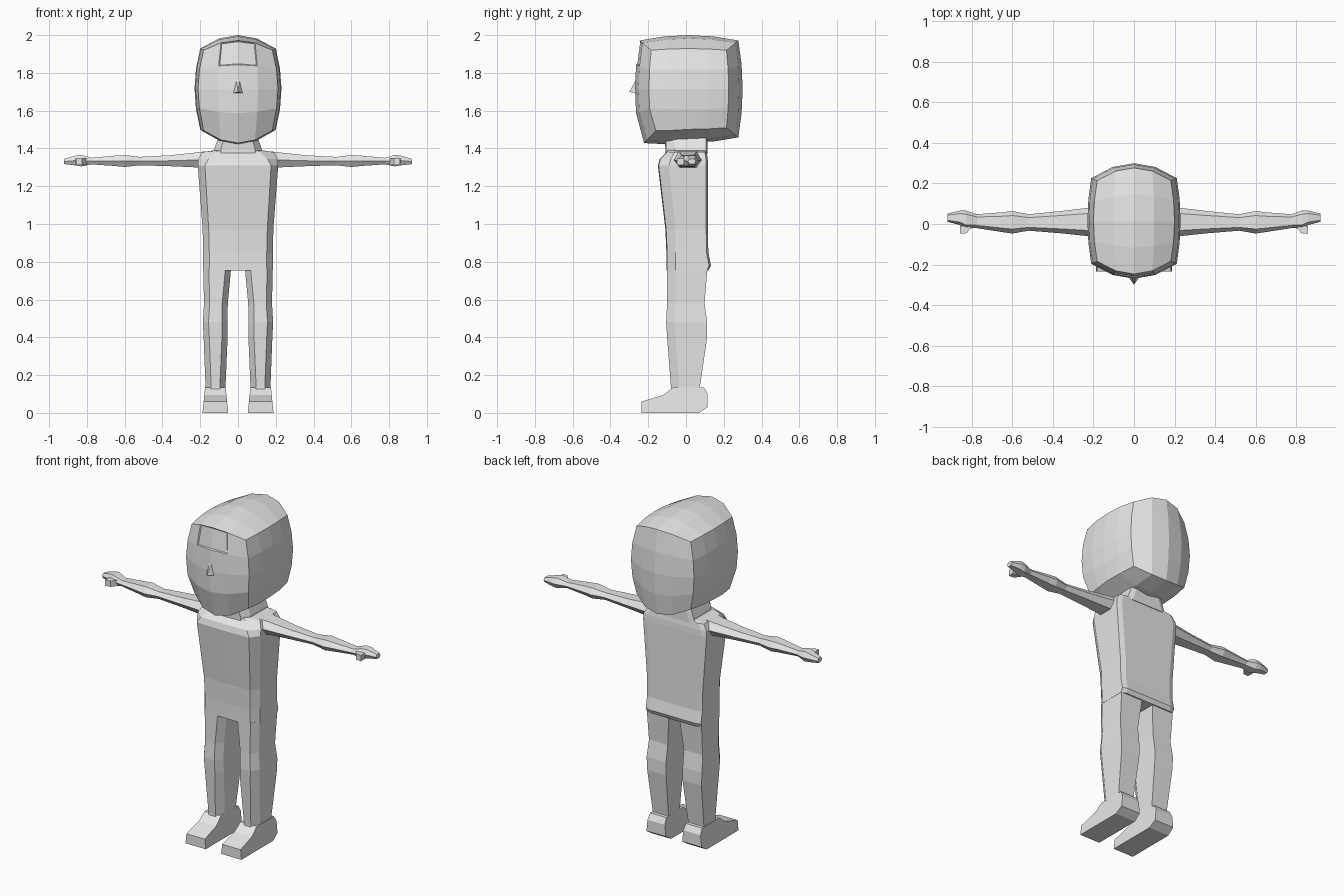
import bpy, bmesh
from mathutils import Vector

if "Cube" in bpy.data.objects:
    bpy.data.objects.remove(bpy.data.objects["Cube"])

grey = bpy.data.materials.new("plain grey")
grey.diffuse_color = (0.8, 0.8, 0.8, 1)
grey.use_nodes = True
grey.node_tree.nodes["Principled BSDF"].inputs["Base Color"].default_value = grey.diffuse_color


def finish(bm, name, mirror=False):
    """Turn a bmesh into a flat shaded object, optionally mirrored in x."""
    bmesh.ops.recalc_face_normals(bm, faces=bm.faces)
    mesh = bpy.data.meshes.new(name)
    bm.to_mesh(mesh)
    bm.free()
    mesh.materials.append(grey)
    obj = bpy.data.objects.new(name, mesh)
    bpy.context.collection.objects.link(obj)
    if mirror:
        obj.modifiers.new("mirror", 'MIRROR').use_mirror_merge = False
    return obj


def loft(name, rings, mirror=False):
    """Skin a row of equal sized rings and cap both ends."""
    bm = bmesh.new()
    loops = [[bm.verts.new(p) for p in ring] for ring in rings]
    n = len(loops[0])
    for a, b in zip(loops, loops[1:]):
        for i in range(n):
            j = (i + 1) % n
            bm.faces.new((a[i], a[j], b[j], b[i]))
    bm.faces.new(loops[0])
    bm.faces.new(loops[-1])
    return finish(bm, name, mirror)


def hull(name, points, mirror=False):
    bm = bmesh.new()
    for p in points:
        bm.verts.new(p)
    bmesh.ops.convex_hull(bm, input=bm.verts)
    return finish(bm, name, mirror)


# Head: a cube with a 4 x 4 grid on each side, rounded towards its corners
bm = bmesh.new()
bmesh.ops.create_cube(bm, size=2)
bmesh.ops.subdivide_edges(bm, edges=bm.edges, cuts=3, use_grid_fill=True)
for v in bm.verts:
    x, y, z = v.co
    xx, yy, zz = x * x, y * y, z * z
    px = 0.23 * x * (1 - 0.08 * yy - 0.13 * zz)
    py = 0.015 + 0.285 * y * (1 - 0.26 * xx - 0.08 * zz + 0.04 * xx * zz)
    pz = 1.715 + 0.285 * z * (1 - 0.25 * xx - 0.10 * yy + 0.07 * xx * yy)
    if z < -0.9 and y < 0:      # chin drops to a blunt point
        pz += 0.03 * y * (1 - 0.5 * xx)
        py -= 0.025 * y
    v.co = (px, py, pz)
# shallow forehead panel
bm.normal_update()
panel = [f for f in bm.faces if f.normal.y < -0.6
         and abs(f.calc_center_median().x) < 0.1
         and f.calc_center_median().z > 1.86]
bmesh.ops.inset_region(bm, faces=panel, thickness=0.006, depth=-0.006)
finish(bm, "head")

# Nose
hull("nose", [(-0.035, -0.25, 1.69), (0.035, -0.25, 1.69), (0, -0.30, 1.70),
              (-0.012, -0.25, 1.79), (0.012, -0.25, 1.79)])


# Torso and neck: flat front and back with bevelled corners
def body_ring(z, front_w, side_w, y_front, y_side, y_back):
    half = [(front_w, y_front), (side_w, y_side), (side_w, y_back - 0.01),
            (side_w - 0.03, y_back)]
    pts = [(0, y_front - 0.004)] + half + [(0, y_back)]
    pts += [(-x, y) for x, y in reversed(half)]
    return [(x, y, z) for x, y in pts]


loft("torso", [body_ring(*r) for r in (
    (0.755, 0.150, 0.185, -0.10, -0.055, 0.120),
    (0.780, 0.150, 0.185, -0.10, -0.055, 0.132),
    (0.850, 0.152, 0.185, -0.10, -0.055, 0.118),
    (0.970, 0.155, 0.187, -0.105, -0.055, 0.117),
    (1.310, 0.175, 0.213, -0.145, -0.09, 0.117),
    (1.345, 0.155, 0.210, -0.135, -0.08, 0.115),
    (1.380, 0.120, 0.190, -0.100, -0.06, 0.110),
    (1.390, 0.100, 0.130, -0.095, -0.06, 0.105))])
loft("neck", [body_ring(*r) for r in (
    (1.37, 0.09, 0.132, -0.105, -0.06, 0.115),
    (1.40, 0.09, 0.125, -0.105, -0.06, 0.115),
    (1.47, 0.07, 0.100, -0.110, -0.06, 0.115))])


# Arms: six sided sections running outwards
def arm_ring(x, z0, z1, y0, y1):
    zm = (z0 + z1) / 2
    c = (y1 - y0) * 0.2
    return [(x, y0, zm), (x, y0 + c, z1), (x, y1 - c, z1),
            (x, y1, zm), (x, y1 - c, z0), (x, y0 + c, z0)]


loft("arm", [arm_ring(*r) for r in (
    (0.170, 1.295, 1.385, -0.075, 0.090),
    (0.225, 1.300, 1.378, -0.060, 0.080),
    (0.360, 1.306, 1.364, -0.046, 0.064),
    (0.520, 1.311, 1.355, -0.033, 0.048),
    (0.600, 1.302, 1.365, -0.047, 0.064),
    (0.650, 1.307, 1.362, -0.040, 0.058),
    (0.780, 1.316, 1.350, -0.020, 0.048))], mirror=True)
loft("hand", [arm_ring(*r) for r in (
    (0.775, 1.316, 1.350, -0.020, 0.048),
    (0.830, 1.305, 1.365, -0.022, 0.066),
    (0.860, 1.310, 1.362, -0.005, 0.066),
    (0.920, 1.317, 1.345, 0.010, 0.052))], mirror=True)
hull("thumb", [(x, y, z) for x, y in
               ((0.80, -0.01), (0.86, -0.01), (0.825, -0.045), (0.858, -0.048))
               for z in (1.313, 1.348)], mirror=True)


# Legs: bevelled at the front, square at the back
def leg_ring(z, x0, x1, y_front, y_back):
    b = 0.03
    return [(x0, y_front + 0.045, z), (x0 + b, y_front, z), (x1 - b, y_front, z),
            (x1, y_front + 0.045, z), (x1, y_back, z), (x0, y_back, z)]


loft("leg", [leg_ring(*r) for r in (
    (0.100, 0.066, 0.172, -0.080, 0.073),
    (0.140, 0.066, 0.172, -0.080, 0.074),
    (0.400, 0.055, 0.182, -0.100, 0.112),
    (0.480, 0.056, 0.186, -0.105, 0.112),
    (0.580, 0.054, 0.180, -0.100, 0.098),
    (0.770, 0.036, 0.184, -0.100, 0.114))], mirror=True)

# Feet: side profile spread in x, narrower along the top edge
outline = [(-0.235, 0.0), (-0.235, 0.06), (-0.12, 0.095), (-0.07, 0.135),
           (0.095, 0.135), (0.115, 0.10), (0.115, 0.03), (0.07, 0.0)]
loft("foot", [[(0.12 + s * (0.068 - 0.1 * z), y, z) for y, z in outline]
              for s in (-1, 1)], mirror=True)
